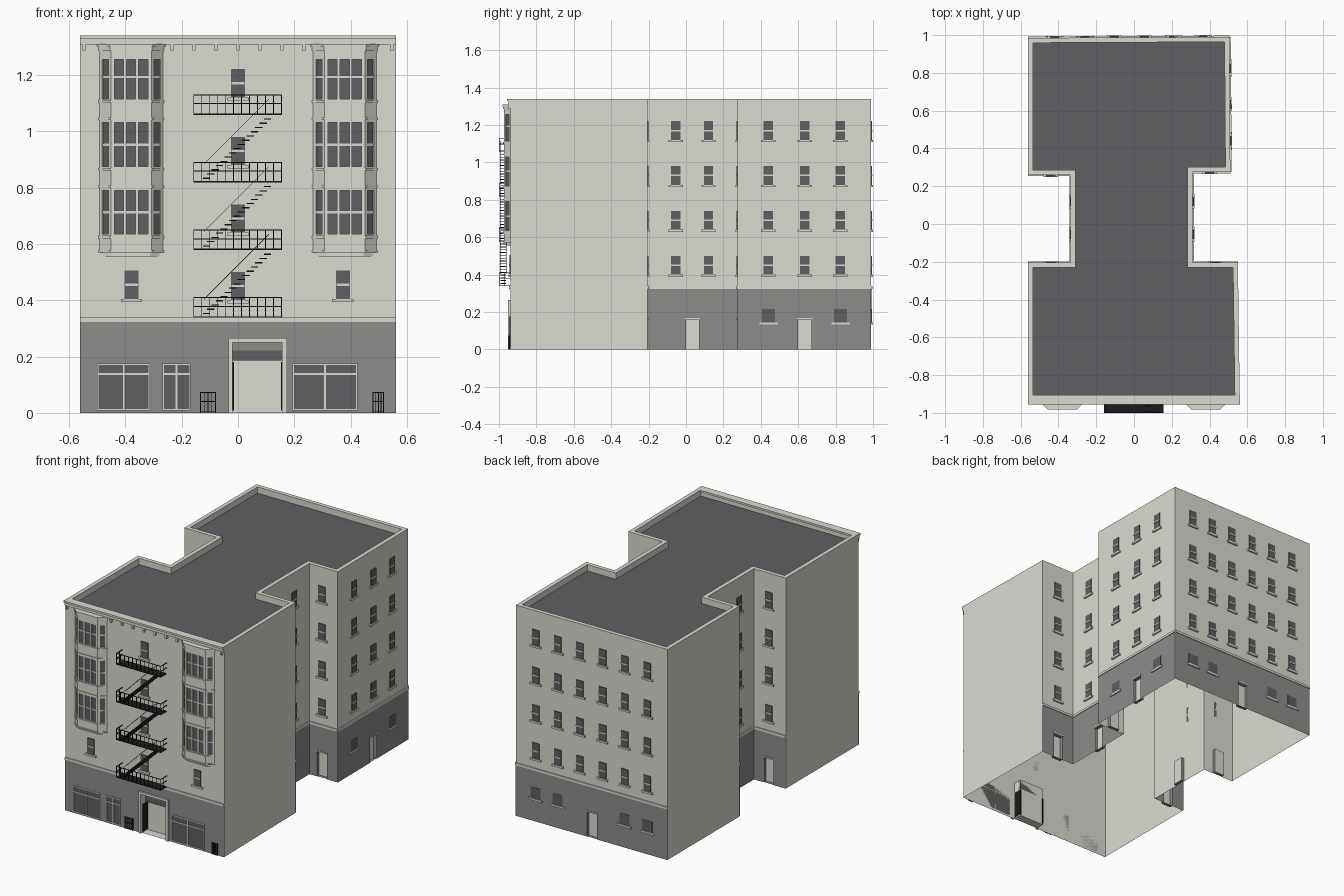
import bpy, bmesh
from mathutils import Vector

if "Cube" in bpy.data.objects:
    bpy.data.objects.remove(bpy.data.objects["Cube"], do_unlink=True)

COLOURS = {"pale_stone": (.71, .71, .65), "grey_base": (.265, .262, .26),
           "dark_slate": (.118, .118, .125), "black_iron": (.012, .012, .012)}
STONE, BASE, DARK, IRON = COLOURS
MATS = {}
for label, rgb in COLOURS.items():
    m = bpy.data.materials.new(label)
    m.use_nodes = True
    m.diffuse_color = (*rgb, 1)
    m.node_tree.nodes["Principled BSDF"].inputs["Base Color"].default_value = (*rgb, 1)
    MATS[label] = m


class Frame:
    """Wall coordinates: s along the wall, o outwards, z up."""
    def __init__(self, a, b):
        self.a = Vector((*a, 0))
        d = Vector((*b, 0)) - self.a
        self.length, self.u = d.length, d.normalized()
        self.n = Vector((self.u.y, -self.u.x, 0))
        self.axis = 0 if abs(d.x) > abs(d.y) else 1

    def at(self, s, o, z):
        return self.a + self.u * s + self.n * o + Vector((0, 0, z))

    def s_of(self, c):
        return abs(c - self.a[self.axis])


class Part:
    def __init__(self, name):
        self.name, self.bm, self.used = name, bmesh.new(), []

    def face(self, pts, mat):
        if mat not in self.used:
            self.used.append(mat)
        f = self.bm.faces.new([self.bm.verts.new(p) for p in pts])
        f.material_index = self.used.index(mat)

    def box(self, f, s0, s1, o0, o1, z0, z1, mat=STONE, rise=0):
        def p(i, j, k):
            return f.at((s0, s1)[i], (o0, o1)[j], (z0, z1)[k] + rise * i)
        for k in ("001 101 111 011", "000 010 110 100", "010 011 111 110",
                  "000 100 101 001", "000 001 011 010", "100 110 111 101"):
            self.face([p(*map(int, c)) for c in k.split()], mat)

    def slab(self, pts, z0, z1, mat=STONE):
        self.face([(x, y, z1) for x, y in pts], mat)
        self.face([(x, y, z0) for x, y in reversed(pts)], mat)
        for (x, y), (v, w) in zip(pts, pts[1:] + pts[:1]):
            self.face([(x, y, z0), (v, w, z0), (v, w, z1), (x, y, z1)], mat)

    def wall(self, f, z0, z1, holes, mat=STONE, off=0, recess=True):
        """Wall sheet with openings; each opening gets reveals and a back."""
        ss = sorted({0, f.length, *[s for h in holes for s in h[:2]]})
        zs = sorted({z0, z1, *[z for h in holes for z in h[2:4]]})
        for a, b in zip(ss, ss[1:]):
            for c, d in zip(zs, zs[1:]):
                s, z = (a + b) / 2, (c + d) / 2
                if not any(h[0] < s < h[1] and h[2] < z < h[3] for h in holes):
                    self.face([f.at(a, off, c), f.at(b, off, c), f.at(b, off, d), f.at(a, off, d)], mat)
        for a, b, c, d, back, side, deep in holes if recess else []:
            ring = [(a, c), (b, c), (b, d), (a, d)]
            self.face([f.at(s, -deep, z) for s, z in ring], back)
            for (s, z), (t, w) in zip(ring, ring[1:] + ring[:1]):
                self.face([f.at(s, 0, z), f.at(t, 0, w), f.at(t, -deep, w), f.at(s, -deep, z)], side)

    def finish(self):
        bmesh.ops.remove_doubles(self.bm, verts=self.bm.verts, dist=1e-5)
        me = bpy.data.meshes.new(self.name)
        self.bm.to_mesh(me)
        self.bm.free()
        for label in self.used:
            me.materials.append(MATS[label])
        bpy.context.collection.objects.link(bpy.data.objects.new(self.name, me))


def inset(pts, d):
    out = []
    for i, p in enumerate(pts):
        n1, n2 = Frame(pts[i - 1], p).n, Frame(p, pts[(i + 1) % len(pts)]).n
        q = Vector((*p, 0)) - (n1 + n2) * d / (1 + n1.dot(n2))
        out.append((q.x, q.y))
    return out


TOP, ROOF, BELT, STEP = 1.34, 1.3, .323, .24
# H-shaped plan, anticlockwise from the front corner at -x
PLAN = [(-.56, -.938), (.56, -.938), (.55, -.205), (.31, -.205), (.31, .275), (.51, .275),
        (.505, .99), (-.56, .985), (-.56, .26), (-.335, .26), (-.335, -.205), (-.56, -.205)]
walls, base, belt = Part("walls"), Part("ground_floor_facing"), Part("belt_course")
glass, trim = Part("window_panes"), Part("window_trim")


def window(f, c, z, w=.05, h=.1):
    s = f.s_of(c)
    trim.box(f, s - w / 2 - .013, s + w / 2 + .013, 0, .01, z - .012, z)
    glass.box(f, s - w / 2, s + w / 2, 0, .005, z, z + h, DARK)
    if h > .08:
        trim.box(f, s - w / 2, s + w / 2, 0, .008, z + h * .46, z + h * .54)


def door(f, c):
    s = f.s_of(c)
    trim.box(f, s - .04, s + .04, 0, .007, .16, .168)
    return (s - .035, s + .035, 0, .16, STONE, BASE, .02)


def storefront(f, x0, x1):
    a, b, z0, z1 = f.s_of(x0), f.s_of(x1), .008, .175
    mid = (a + b) / 2
    glass.box(f, a, b, 0, .005, z0, z1, DARK)
    for s0, s1, c, d in ((a, a + .005, z0, z1), (b - .005, b, z0, z1), (mid - .003, mid + .003, z0, z1),
                         (a, b, .135, .141), (a, b, z1 - .005, z1), (a, b, z0, z0 + .005)):
        trim.box(f, s0, s1, 0, .009, c, d)


# wall index: (window columns, ground windows, doors)
FACADES = {0: ([0], [], []), 2: ([.43], [], [.43]), 3: ([-.055, .12], [], [.035]), 4: ([.4], [], [.4]),
           5: ([.44, .635, .825], [.44, .825], [.635]),
           6: ([.365, .21, .055, -.105, -.26, -.42], [.365, .21, -.26, -.42], [-.03]),
           8: ([-.44], [], [-.44]), 9: ([-.055, .12], [], [.035]), 10: ([-.44], [], [-.44])}
for i, p in enumerate(PLAN):
    f = Frame(p, PLAN[(i + 1) % len(PLAN)])
    openings = []
    if i in FACADES:
        columns, low, doors = FACADES[i]
        for c in columns:
            for k in range(4):
                window(f, c, .4 + STEP * k)
        for c in low:
            window(f, c, .145, .07, .07)
        openings = [door(f, c) for c in doors]
        if i == 0:
            for c in (-.378, .372):
                window(f, c, .405)
            for span in ((-.5, -.312), (-.268, -.168), (.193, .424)):
                storefront(f, *span)
            openings.append((f.s_of(-.02), f.s_of(.157), 0, .25, STONE, STONE, .055))
        base.wall(f, 0, BELT, openings, BASE, .003, False)
        belt.box(f, 0, f.length, 0, .007, BELT, BELT + .015)
    walls.wall(f, 0, TOP, openings)

# Parapet top, inner faces and roof deck
roof, parapet = Part("roof_deck"), Part("parapet")
inner = inset(PLAN, .026)
roof.face([(x, y, ROOF) for x, y in inner], DARK)
for i in range(len(PLAN)):
    j = (i + 1) % len(PLAN)
    a, b, c, d = PLAN[i], PLAN[j], inner[j], inner[i]
    parapet.face([(*q, TOP) for q in (a, b, c, d)], STONE)
    parapet.face([(*c, ROOF), (*d, ROOF), (*d, TOP), (*c, TOP)], STONE)

# Front cornice with brackets
front = Frame((0, -.938), (1, -.938))
cornice = Part("cornice")
cornice.box(front, -.56, .56, -.033, .018, 1.328, TOP)
cornice.box(front, -.56, .56, 0, .01, 1.308, 1.328)
for k in range(-7, 8):
    if not .26 < abs(k * .078) < .5:
        cornice.box(front, k * .078 - .006, k * .078 + .006, 0, .014, 1.287, 1.31)

# Pair of bay windows
for cx, name in ((-.379, "right_bay"), (.379, "left_bay")):
    bay = Part(name)

    def outline(grow):
        return [(cx - .112 - grow, -.938), (cx - .072 - grow / 2, -.973 - grow),
                (cx + .072 + grow / 2, -.973 - grow), (cx + .112 + grow, -.938)]
    pts = outline(0)
    for k in range(3):
        f = Frame(pts[k], pts[k + 1])
        spans = [(.012, .045), (.055, .088), (.098, .131)] if k == 1 else [(.012, .042)]
        holes = []
        for r in range(3):
            z0 = .635 + STEP * r
            z1 = z0 + (.14 if r == 2 else .155)
            for a, b in spans:
                holes.append((a, b, z0, z1, DARK, STONE, .006))
                bay.box(f, a, b, -.006, -.002, z0 + .073, z0 + .081)
        bay.wall(f, .57, 1.3, holes)
    for z0, z1, grow in ((.555, .57, -.012), (.57, .578, .004), (.618, .63, .005), (.8, .808, .004),
                         (.86, .87, .005), (1.04, 1.048, .004), (1.1, 1.11, .005),
                         (1.285, 1.3, .005), (1.3, 1.31, .009)):
        bay.slab(outline(grow), z0, z1)
    bay.finish()

# Recessed entrance
entry = Part("entrance")
for s0, s1, z0, z1 in ((-.034, -.02, 0, .265), (.157, .174, 0, .265), (-.02, .157, .25, .265)):
    entry.box(front, s0, s1, 0, .014, z0, z1)
entry.box(front, -.02, .157, -.055, -.03, .222, .25, BASE)
entry.box(front, -.02, .157, -.055, -.035, .186, .222, DARK)
for s0, s1 in ((-.022, -.015), (.152, .159)):
    entry.box(front, s0, s1, -.057, -.004, .008, .18, IRON)

# Low barred gates
gates = Part("barred_gates")
for a, b in ((-.133, -.08), (.48, .516)):
    for k in range(5):
        s = a + (b - a) * k / 4
        gates.box(front, s - .0017, s + .0017, .004, .01, 0, .075, IRON)
    for z in (.004, .04, .072):
        gates.box(front, a, b, .004, .01, z - .0017, z + .0017, IRON)

# Fire escape: landings, railings and stairs
escape = Part("fire_escape")
X0, X1, DEEP, R = -.157, .155, .062, .0017
for k in range(4):
    z = .338 + STEP * k
    escape.box(front, X0, X1, .004, DEEP, z, z + .005, IRON)
    for rail in (.04, .071):
        escape.box(front, X0, X1, DEEP - 2 * R, DEEP, z + rail - R, z + rail + R, IRON)
        for x in (X0, X1):
            escape.box(front, x - R, x + R, 0, DEEP, z + rail - R, z + rail + R, IRON)
    for n in range(12):
        x = X0 + (X1 - X0) * n / 11
        escape.box(front, x - R, x + R, DEEP - 2 * R, DEEP, z, z + .072, IRON)
    for x in (X0, X1):
        escape.box(front, x - R, x + R, DEEP / 2 - R, DEEP / 2 + R, z, z + .072, IRON)
    if k < 3:
        for n in range(15):
            x, t = -.125 + .0155 * n, z + .015 * (n + 1)
            escape.box(front, x, x + .026, .024, .055, t - .002, t + .002, IRON)
        for o in (.024, .055):
            escape.box(front, -.12, .11, o - .001, o + .001, z + .065, z + .067, IRON, STEP - .01)

for part in (walls, base, glass, trim, belt, roof, parapet, cornice, entry, gates, escape):
    part.finish()
